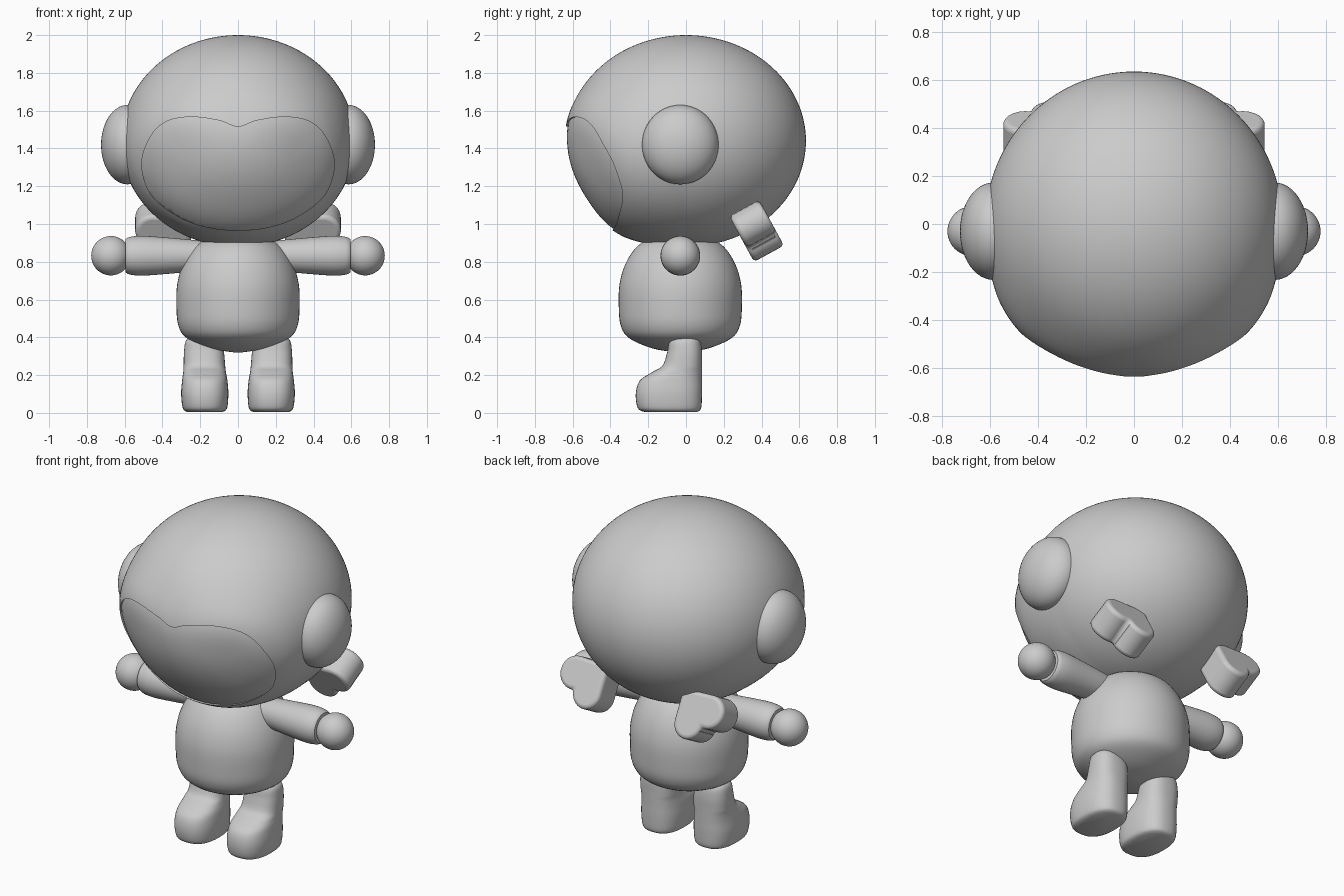
import bpy, bmesh, math
from mathutils import Vector

if "Cube" in bpy.data.objects:
    bpy.data.objects.remove(bpy.data.objects["Cube"], do_unlink=True)

grey = bpy.data.materials.new("plain grey")
grey.use_nodes = True
GREY = (0.6, 0.6, 0.6, 1)
grey.diffuse_color = GREY
grey.node_tree.nodes["Principled BSDF"].inputs["Base Color"].default_value = GREY


def finish(name, bm, angle=40):
    bmesh.ops.recalc_face_normals(bm, faces=bm.faces)
    mesh = bpy.data.meshes.new(name)
    bm.to_mesh(mesh)
    bm.free()
    mesh.materials.append(grey)
    obj = bpy.data.objects.new(name, mesh)
    bpy.context.collection.objects.link(obj)
    smooth(obj, angle)
    return obj


def select(obj):
    bpy.ops.object.select_all(action="DESELECT")
    obj.select_set(True)
    bpy.context.view_layer.objects.active = obj


def smooth(obj, angle=40):
    select(obj)
    bpy.ops.object.shade_smooth_by_angle(angle=math.radians(angle))


def mirrored(obj):
    obj.modifiers.new("mirror", "MIRROR").use_axis[0] = True
    return obj


def ellipsoid(center, radii, seg=48):
    bm = bmesh.new()
    bmesh.ops.create_uvsphere(bm, u_segments=seg, v_segments=seg * 2 // 3, radius=1)
    for v in bm.verts:
        v.co = Vector(center) + v.co * Vector(radii)
    return bm


def loft(rings):
    bm = bmesh.new()
    loops = [[bm.verts.new(p) for p in ring] for ring in rings]
    n = len(loops[0])
    for a, b in zip(loops, loops[1:]):
        for i in range(n):
            j = (i + 1) % n
            bm.faces.new((a[i], a[j], b[j], b[i]))
    bm.faces.new(loops[0])
    bm.faces.new(loops[-1])
    return bm


def spline(pts, steps=6, closed=False):
    """Smooth path through a few points of any dimension."""
    out, n = [], len(pts)
    pick = (lambda i: pts[i % n]) if closed else (lambda i: pts[max(0, min(n - 1, i))])
    for i in range(n if closed else n - 1):
        p = [pick(i + k) for k in (-1, 0, 1, 2)]
        for s in range(steps):
            t = s / steps
            out.append(tuple(
                0.5 * (2 * b + (c - a) * t + (2 * a - 5 * b + 4 * c - d) * t * t
                       + (3 * b - a - 3 * c + d) * t ** 3) for a, b, c, d in zip(*p)))
    return out if closed else out + [tuple(pts[-1])]


def oval(cx, cy, rx, ry, power=2.0, n=40):
    pts = []
    for i in range(n):
        c, s = math.cos(math.tau * i / n), math.sin(math.tau * i / n)
        pts.append((cx + rx * math.copysign(abs(c) ** (2 / power), c),
                    cy + ry * math.copysign(abs(s) ** (2 / power), s)))
    return pts


# Visor outline, right half mirrored
half = [(0, 1.515), (0.1, 1.548), (0.25, 1.567), (0.38, 1.542), (0.465, 1.46),
        (0.51, 1.315), (0.46, 1.155), (0.32, 1.042), (0.17, 0.985), (0, 0.967)]
outline = spline(half + [(-x, z) for x, z in half[-2:0:-1]], 6, True)


# Head and visor share one ellipsoid that swells along the visor rim
def head_shape(scale):
    mid = Vector((0, 0, 1.44))
    bm = ellipsoid(mid, (0.62, 0.635, 0.56), 120)
    for v in bm.verts:
        x, y, z = v.co
        grow = 0
        if y < 0:
            d = min(math.hypot(x - px, z - pz) for px, pz in outline)
            side = min(1, abs(x) / 0.45)
            low = max(0, min(1, (1.4 - z) / 0.4))
            amount = 0.01 + 0.035 * (1 - (1 - side) * (1 - low))
            grow = amount * math.exp(-(d / 0.13) ** 2) * min(1, -y / 0.3)
        v.co = mid + (v.co - mid) * (1 + grow) * scale
    return bm


cutter = finish("visor_cutter", loft([[(x, y, z) for x, z in outline] for y in (-1, -0.2)]))
cutter.hide_render = True
for name, scale, op in (("head", 1, "DIFFERENCE"), ("visor", 0.985, "INTERSECT")):
    obj = finish(name, head_shape(scale))
    cut = obj.modifiers.new("cut", "BOOLEAN")
    cut.operation, cut.object, cut.solver = op, cutter, "EXACT"
    select(obj)
    bpy.ops.object.modifier_apply(modifier="cut")
    smooth(obj, 35)
bpy.data.objects.remove(cutter, do_unlink=True)

# Ear pads
mirrored(finish("ear_pads", ellipsoid((0.585, -0.03, 1.42), (0.14, 0.203, 0.21))))

# Body, turned profile of (radius, height)
body = spline([(0.02, 0.32), (0.15, 0.342), (0.27, 0.395), (0.315, 0.46), (0.326, 0.56),
               (0.322, 0.68), (0.29, 0.79), (0.23, 0.88), (0.15, 0.93)], 5)
finish("body", loft([[(x, y, z) for x, y in oval(0, -0.03, r, r, n=56)] for r, z in body]), 60)

# Arms and hands
arm = [(0.15, 0.07)] + spline([(0.2, 0.08), (0.35, 0.094), (0.5, 0.105), (0.57, 0.1), (0.595, 0.088)])
mirrored(finish("arms", loft([[(x, y, z) for y, z in oval(-0.03, 0.832, r, r)] for x, r in arm])))
mirrored(finish("hands", ellipsoid((0.673, -0.03, 0.832), (0.104, 0.104, 0.104))))

# Legs with feet: height, centre x, half width, front y, back y
leg = spline([(0.005, 0.175, 0.095, -0.22, 0.06), (0.025, 0.175, 0.117, -0.255, 0.08),
              (0.1, 0.176, 0.125, -0.266, 0.085), (0.17, 0.176, 0.12, -0.245, 0.085),
              (0.215, 0.177, 0.113, -0.18, 0.085), (0.25, 0.178, 0.11, -0.125, 0.085),
              (0.32, 0.18, 0.106, -0.1, 0.085), (0.38, 0.182, 0.095, -0.088, 0.075),
              (0.405, 0.183, 0.065, -0.06, 0.045)])
mirrored(finish("legs", loft([[(x, y, z) for x, y in oval(cx, (f + b) / 2, w, (b - f) / 2, 2.5)]
                              for z, cx, w, f, b in leg]), 50))

# Heart-shaped plates behind the head: arcs of centre, radius, start and end angle
heart = []
for u, v, r, start, end in ((0.45, 0.09, 0.095, -90, 101), (0.34, 0.18, 0.09, 10, 180),
                            (0.29, 0.04, 0.04, 180, 260)):
    for i in range(13):
        a = math.radians(start + (end - start) * i / 12)
        heart.append((u + r * math.cos(a), v + r * math.sin(a)))
down, normal = Vector((0, 0.48, -0.88)), Vector((0, 0.88, 0.48))
base = Vector((0, 0.31, 1.08))
plate = finish("heart_plates", loft(
    [[base + Vector((u, 0, 0)) + down * v + normal * t for u, v in heart] for t in (-0.09, 0.09)]))
bevel = plate.modifiers.new("bevel", "BEVEL")
bevel.width, bevel.segments, bevel.limit_method = 0.022, 4, "ANGLE"
bevel.angle_limit = math.radians(50)
bevel.use_clamp_overlap = False
mirrored(plate)
smooth(plate, 50)
